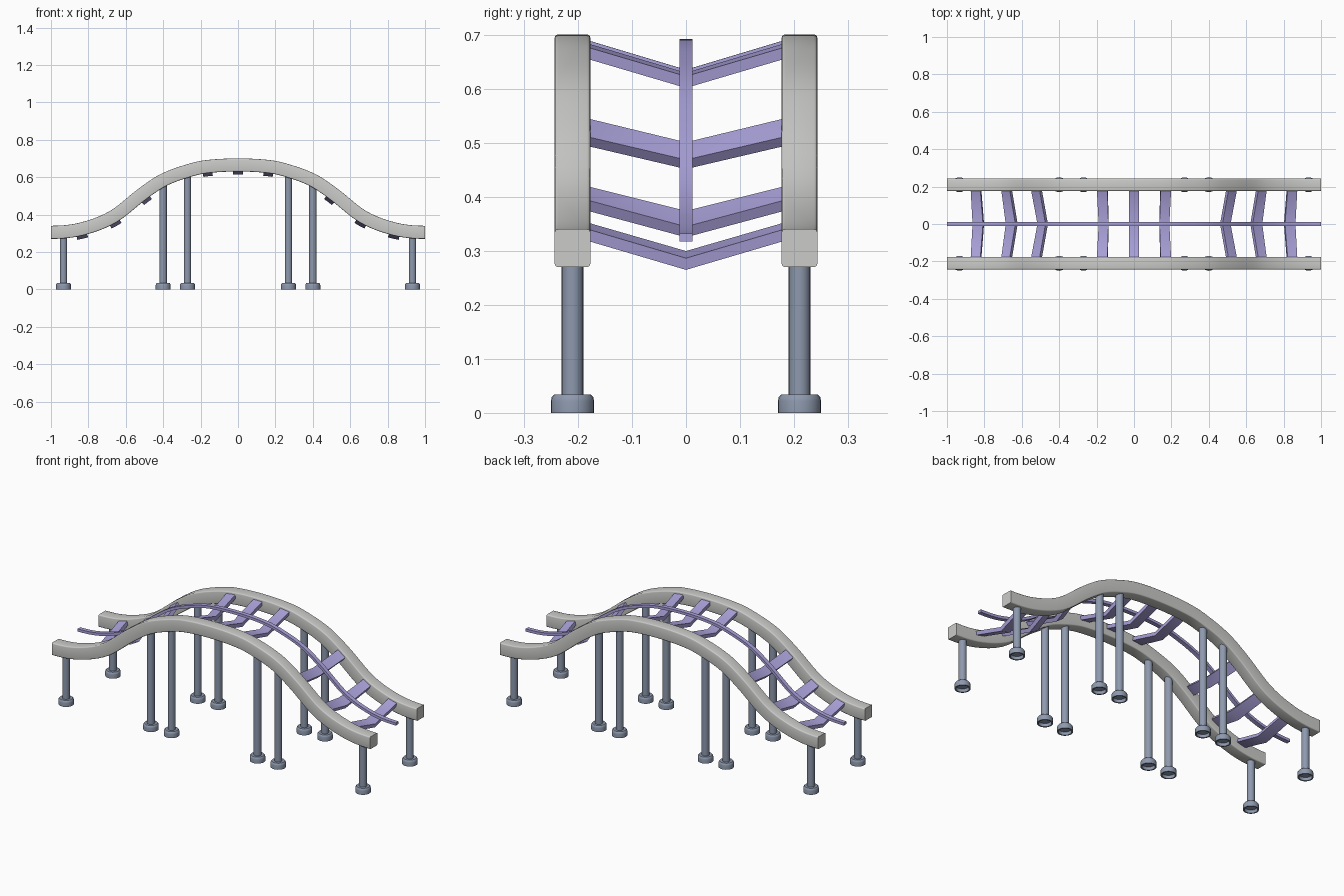
import bpy, bmesh, math

if "Cube" in bpy.data.objects:
    bpy.data.objects.remove(bpy.data.objects["Cube"])

def material(name, col):
    m = bpy.data.materials.new(name)
    m.diffuse_color = (*col, 1)
    m.use_nodes = True
    m.node_tree.nodes["Principled BSDF"].inputs["Base Color"].default_value = m.diffuse_color
    return m

GREY = material("light grey", (0.60, 0.60, 0.585))
LILAC = material("lilac", (0.40, 0.36, 0.70))
STEEL = material("blue grey steel", (0.27, 0.32, 0.42))

# half of the symmetric hill path: (distance from centre, height)
PATH = [(0, .665), (.17, .656), (.27, .633), (.40, .584), (.51, .511),
        (.67, .387), (.84, .322), (1, .305)]

def knot_slope(i):
    if i in (0, len(PATH) - 1):
        return 0
    (xa, za), (xb, zb) = PATH[i - 1], PATH[i + 1]
    return (zb - za) / (xb - xa)

def height(x):
    x = min(abs(x), 1)
    i = max(k for k in range(len(PATH) - 1) if PATH[k][0] <= x)
    (x0, z0), (x1, z1) = PATH[i], PATH[i + 1]
    h = x1 - x0
    t = (x - x0) / h
    return ((2*t**3 - 3*t*t + 1) * z0 + (t**3 - 2*t*t + t) * h * knot_slope(i)
            + (3*t*t - 2*t**3) * z1 + (t**3 - t*t) * h * knot_slope(i + 1))

def slope(x):
    if abs(x) > .999:
        return 0
    return (height(x + .001) - height(x - .001)) / .002

def finish(bm, name, mat, angle=35):
    bmesh.ops.recalc_face_normals(bm, faces=bm.faces)
    me = bpy.data.meshes.new(name)
    bm.to_mesh(me)
    bm.free()
    me.materials.append(mat)
    for p in me.polygons:
        p.use_smooth = True
    me.set_sharp_from_angle(angle=math.radians(angle))
    ob = bpy.data.objects.new(name, me)
    bpy.context.collection.objects.link(ob)
    return ob

def sweep(name, section, xs, mat):
    """Sweep a closed (y, normal offset) section along the hill path."""
    bm = bmesh.new()
    rings = []
    for x in xs:
        a = math.atan(slope(x))
        rings.append([bm.verts.new((x - n * math.sin(a), y, height(x) + n * math.cos(a)))
                      for y, n in section])
    k = len(section)
    for r, s in zip(rings, rings[1:]):
        for j in range(k):
            bm.faces.new((r[j], r[(j + 1) % k], s[(j + 1) % k], s[j]))
    bm.faces.new(rings[0])
    bm.faces.new(rings[-1])
    return finish(bm, name, mat)

def rounded_box(yc, nc, w, h, r):
    pts = []
    for q, (sy, sn) in enumerate([(1, 1), (-1, 1), (-1, -1), (1, -1)]):
        for k in range(4):
            a = math.radians(90 * q + 30 * k)
            pts.append((yc + sy * (w / 2 - r) + r * math.cos(a),
                        nc + sn * (h / 2 - r) + r * math.sin(a)))
    return pts

def lathe(name, profile, x, y, mat, n=24):
    """Revolve a (radius, z) profile around a vertical axis."""
    bm = bmesh.new()
    rings = [[bm.verts.new((x + r * math.cos(2 * math.pi * i / n),
                            y + r * math.sin(2 * math.pi * i / n), z)) for i in range(n)]
             for r, z in profile]
    for a, b in zip(rings, rings[1:]):
        for i in range(n):
            bm.faces.new((a[i], a[(i + 1) % n], b[(i + 1) % n], b[i]))
    bm.faces.new(rings[0])
    bm.faces.new(rings[-1])
    return finish(bm, name, mat)

xs = [-1 + i / 36 for i in range(73)]

# two side rails and the thin centre rail
for side, y in (("front", -.21), ("back", .21)):
    sweep(side + "_rail", rounded_box(y, 0, .066, .07, .006), xs, GREY)
sweep("centre_rail", [(-.012, .012), (.012, .012), (.012, .027), (-.012, .027)], xs, LILAC)

# V-shaped cross ties, three per track section
TIE = [(-.18, .024), (0, -.030), (.18, .024), (.18, .002), (0, -.052), (-.18, .002)]
for i, x in enumerate((-.842, -.675, -.513, -.167, 0, .167, .513, .675, .842)):
    d = .0275 * math.cos(math.atan(slope(x)))
    sweep(f"cross_tie_{i + 1}", TIE, [x - d, x, x + d], LILAC)

# support posts with hollow-bottomed feet
FOOT = [(.033, .018), (.033, 0), (.040, 0), (.040, .022), (.0385, .029), (.034, .034), (.02, .034)]
for i, x in enumerate((-.933, -.4, -.27, .27, .4, .933)):
    for side, y in (("front", -.21), ("back", .21)):
        lathe(f"{side}_post_{i + 1}", [(.02, .03), (.02, height(x) - .02)], x, y, STEEL)
        lathe(f"{side}_foot_{i + 1}", FOOT, x, y, STEEL)
